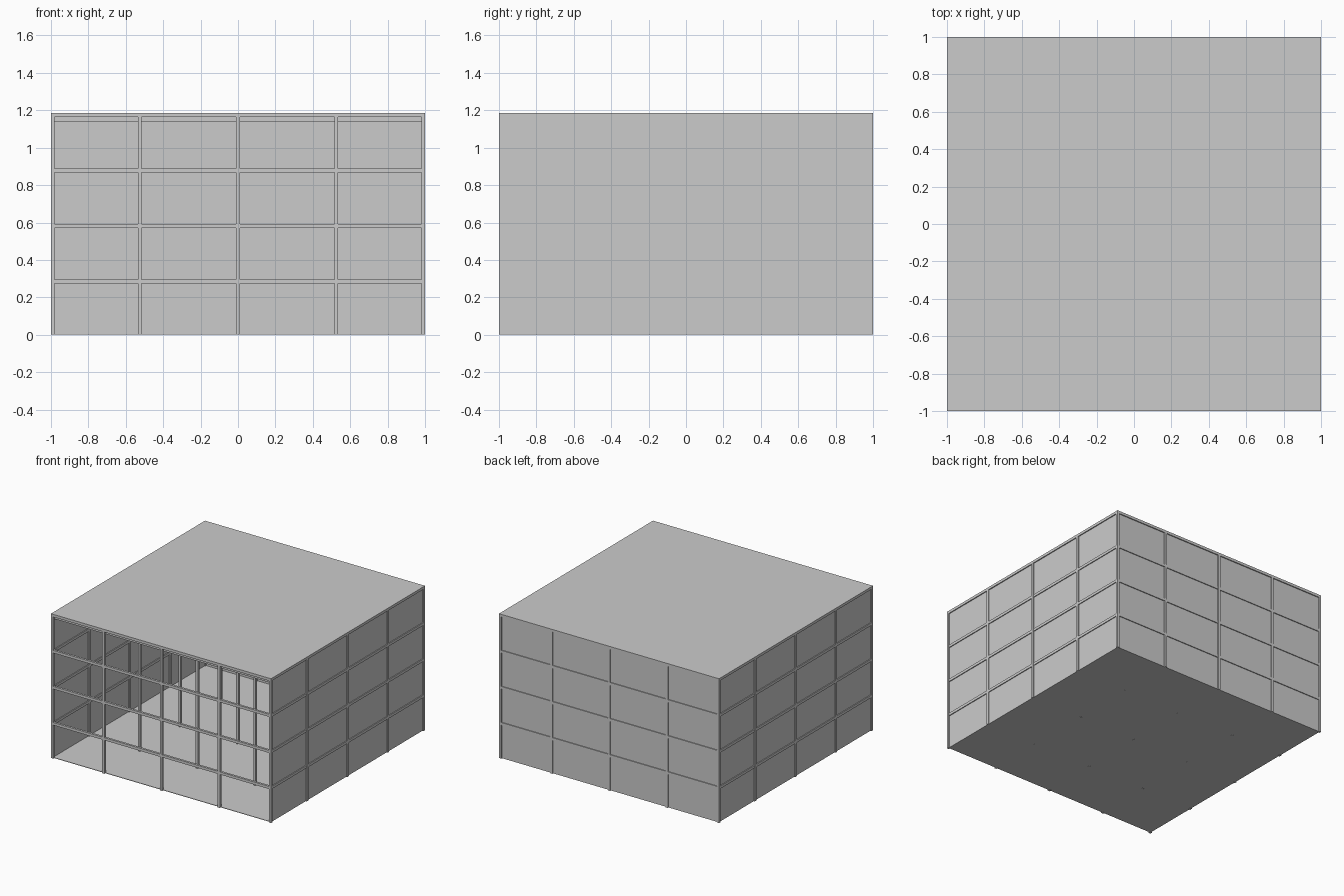
import bpy, bmesh
from mathutils import Matrix, Vector

if "Cube" in bpy.data.objects:
    bpy.data.objects.remove(bpy.data.objects["Cube"])

def boxes(name, items):
    """One object made of axis-aligned boxes, each given as (min corner, max corner)."""
    bm = bmesh.new()
    for lo, hi in items:
        lo, hi = Vector(lo), Vector(hi)
        m = Matrix.Translation((lo + hi) / 2) @ Matrix.Diagonal((*(hi - lo), 1))
        bmesh.ops.create_cube(bm, size=1, matrix=m)
    me = bpy.data.meshes.new(name)
    bm.to_mesh(me)
    bm.free()
    ob = bpy.data.objects.new(name, me)
    bpy.context.collection.objects.link(ob)
    return ob

H = 1.186           # total height
STOREY = H / 4
BEAM = 0.022        # beam height
W = 0.01            # half width of columns and beams
GRID = (-0.99, -0.525, 0, 0.525, 0.99)
E = 0.99            # centre line of the outer walls
T = 0.002           # half thickness of wall sheets

# Column grid, inside and around the edge
boxes("columns", [((x - W, y - W, 0), (x + W, y + W, H - BEAM)) for x in GRID for y in GRID])

# Perimeter beams at each storey
beams = []
for k in (1, 2, 3):
    z1 = k * STOREY
    z0 = z1 - BEAM
    for s in (-E, E):
        beams.append(((-E, s - W + 0.001, z0), (E, s + W - 0.001, z1)))
        beams.append(((s - W + 0.001, -E, z0), (s + W - 0.001, E, z1)))
boxes("storey_beams", beams)

# Roof slab and the ceiling beneath it
boxes("roof", [((-1, -1, H - BEAM), (1, 1, H))])
boxes("ceiling", [((-E + T, -E + W, 1.14), (E - T, E - T, H - BEAM))])

# Ground floor sheet
boxes("floor", [((-E, -E, 0.001), (E, E, 0.005))])

# Thin walls on left, right and back; the front stays open
top = H - BEAM
boxes("side_walls", [((s - T, -E, 0.001), (s + T, E, top)) for s in (-E, E)])
boxes("back_wall", [((-E, E - T, 0.001), (E, E + T, top))])
